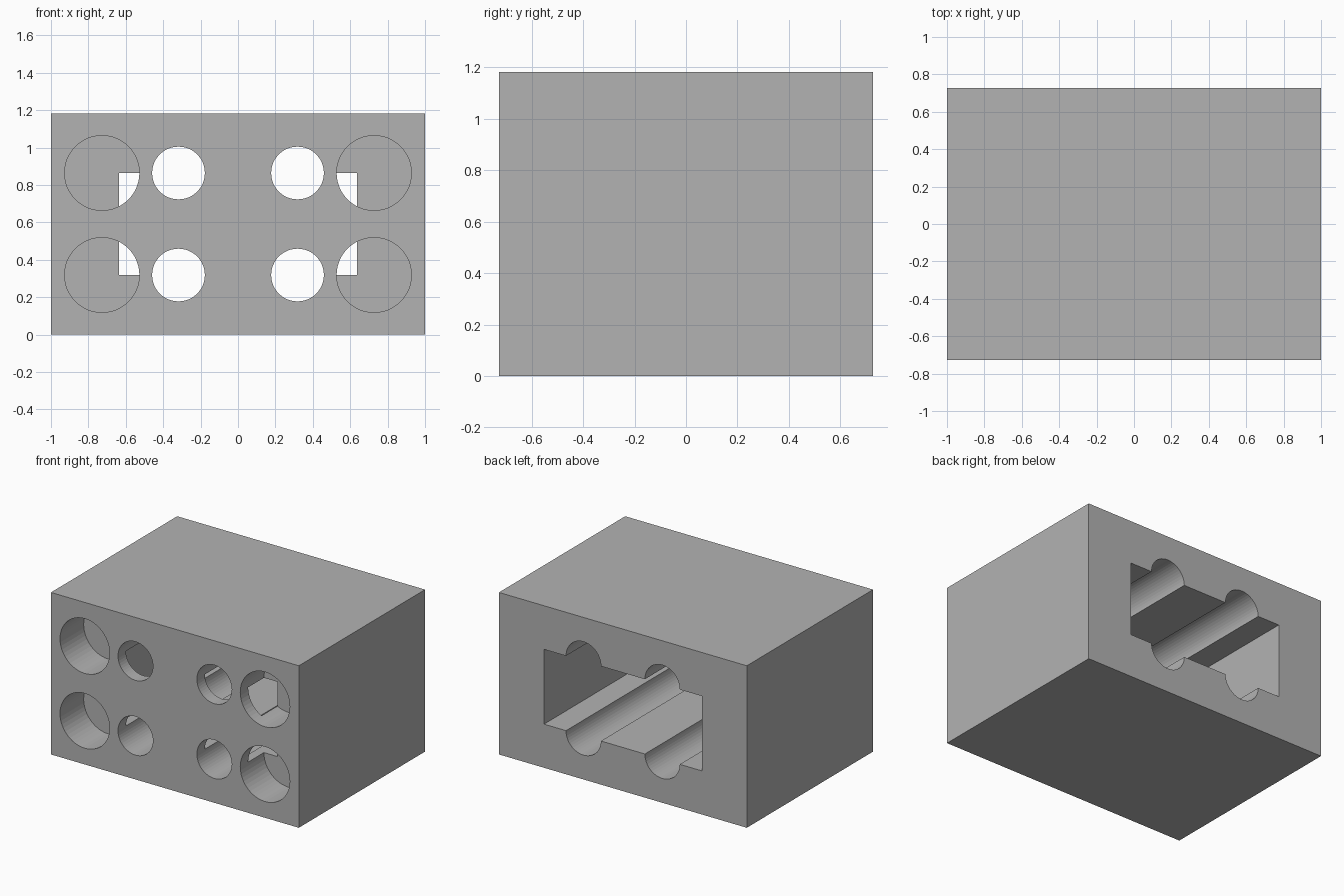
import bpy
import math

if "Cube" in bpy.data.objects:
    bpy.data.objects.remove(bpy.data.objects["Cube"], do_unlink=True)

MM = 1 / 11                       # the block is 22 wide, 16 deep, 13 high
WIDTH, DEPTH, HEIGHT = 22 * MM, 16 * MM, 13 * MM
FRONT, BACK = -DEPTH / 2, DEPTH / 2
MID, ROW = HEIGHT / 2, 3 * MM     # hole rows sit above and below the middle
OVER = 0.05

grey = bpy.data.materials.new("plain grey")
grey.use_nodes = True
colour = (0.45, 0.45, 0.45, 1)
grey.diffuse_color = colour
grey.node_tree.nodes["Principled BSDF"].inputs["Base Color"].default_value = colour


def box(name, width, y0, y1, height):
    bpy.ops.mesh.primitive_cube_add(size=1, location=(0, (y0 + y1) / 2, MID))
    obj = bpy.context.object
    obj.name = name
    obj.scale = (width, y1 - y0, height)
    bpy.ops.object.transform_apply(location=True, rotation=False, scale=True)
    return obj


def rod(name, x, z, radius, y0, y1):
    bpy.ops.mesh.primitive_cylinder_add(
        vertices=48, radius=radius, depth=y1 - y0,
        location=(x, (y0 + y1) / 2, z), rotation=(math.pi / 2, 0, 0))
    bpy.context.object.name = name
    return bpy.context.object


def cut(target, cutter):
    cutter.hide_render = True
    mod = target.modifiers.new(cutter.name, 'BOOLEAN')
    mod.operation = 'DIFFERENCE'
    mod.solver = 'EXACT'
    mod.object = cutter
    bpy.context.view_layer.objects.active = target
    bpy.ops.object.modifier_apply(modifier=mod.name)
    bpy.data.objects.remove(cutter, do_unlink=True)


# Solid block
block = box("housing_block", WIDTH, FRONT, BACK, HEIGHT)
block.data.materials.append(grey)

# Rectangular pocket open at the back, leaving a thin front wall
cut(block, box("pocket", 14 * MM, FRONT + MM, BACK + OVER, 2 * ROW))

# Four through holes on the pocket edges and four shallow front sockets
for sx in (-1, 1):
    for sz in (-1, 1):
        z = MID + sz * ROW
        cut(block, rod("through_hole", sx * 3.5 * MM, z, 1.55 * MM,
                       FRONT - OVER, BACK + OVER))
        cut(block, rod("front_socket", sx * 8 * MM, z, 2.2 * MM,
                       FRONT - OVER, FRONT + 3 * MM))

block.select_set(True)
bpy.context.view_layer.objects.active = block
bpy.ops.object.shade_flat()
